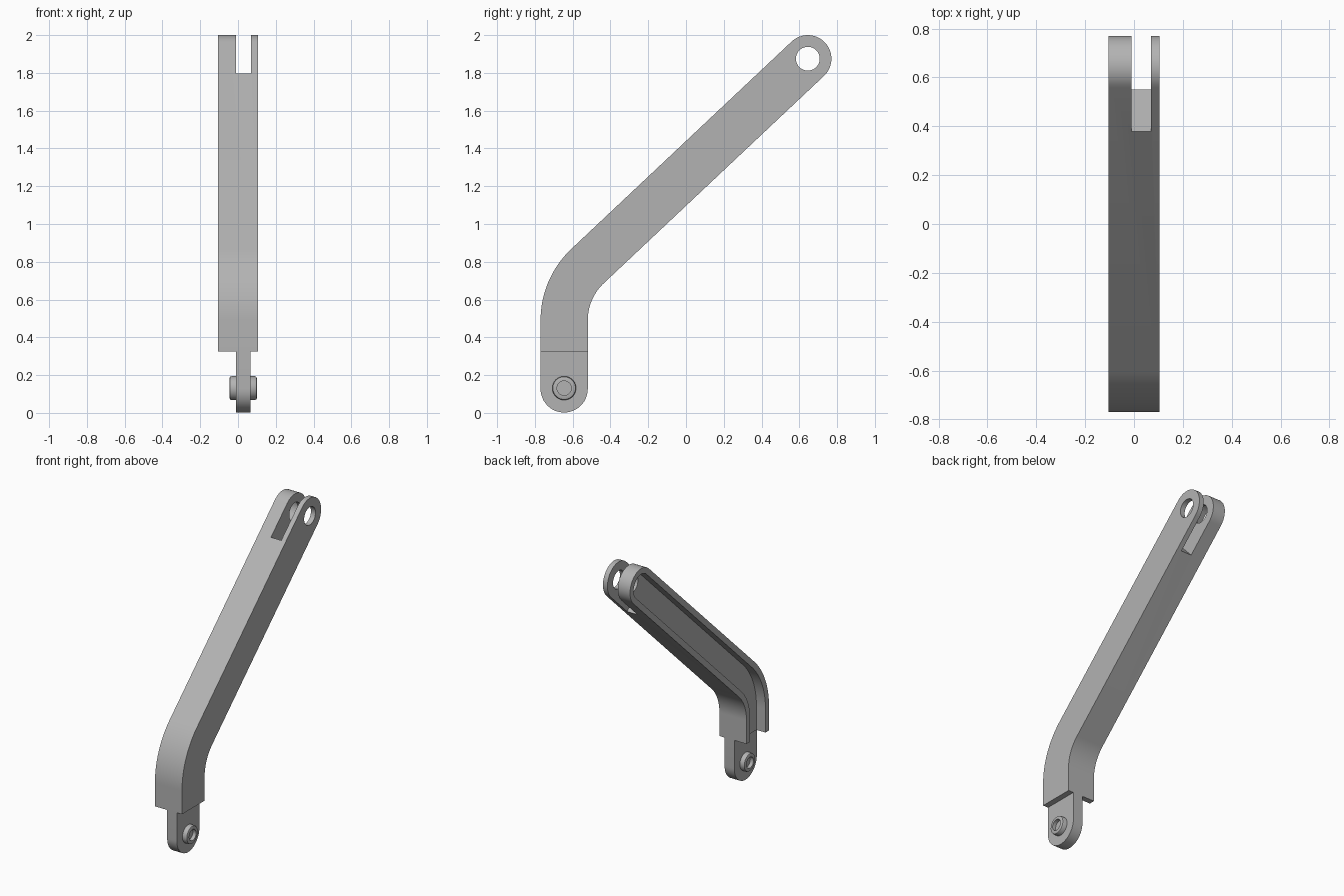
import bpy, bmesh
from math import sin, cos, pi, radians
from mathutils import Vector, Matrix

cube = bpy.data.objects.get("Cube")
if cube:
    bpy.data.objects.remove(cube)

# Main dimensions
TOP = (0.645, 1.875)        # upper pivot (y, z)
LOW = (-0.645, 0.127)       # lower pivot (y, z)
HALF = 0.125                # half width of the arm
BEND = (-0.25, 0.49)        # centre of the bend
BEND_R = 0.395
TURN = radians(46.5)        # angle the arm leans from vertical
ALONG = pi / 2 - TURN       # arm direction in the yz plane

grey = bpy.data.materials.new("plain grey")
grey.use_nodes = True
colour = (0.45, 0.45, 0.45, 1)
grey.diffuse_color = colour
grey.node_tree.nodes["Principled BSDF"].inputs["Base Color"].default_value = colour


def arc(centre, r, a0, a1, n=24):
    return [(centre[0] + r * cos(a0 + (a1 - a0) * i / n),
             centre[1] + r * sin(a0 + (a1 - a0) * i / n)) for i in range(n + 1)]


def make(name, bm):
    bmesh.ops.recalc_face_normals(bm, faces=bm.faces)
    mesh = bpy.data.meshes.new(name)
    bm.to_mesh(mesh)
    bm.free()
    mesh.materials.append(grey)
    ob = bpy.data.objects.new(name, mesh)
    bpy.context.collection.objects.link(ob)
    return ob


def plate(name, outline, x0, x1):
    """Extrude a yz outline from x0 to x1."""
    bm = bmesh.new()
    face = bm.faces.new([bm.verts.new((x0, y, z)) for y, z in outline])
    new = bmesh.ops.extrude_face_region(bm, geom=[face])["geom"]
    bmesh.ops.translate(bm, vec=(x1 - x0, 0, 0),
                        verts=[v for v in new if isinstance(v, bmesh.types.BMVert)])
    return make(name, bm)


def arm_outline(half, bottom):
    """Bent strip with a round upper end."""
    mid = LOW[0]
    return ([(mid - half, bottom)]
            + arc(BEND, BEND_R + half, pi, pi - TURN)
            + arc(TOP, half, ALONG + pi / 2, ALONG - pi / 2)
            + arc(BEND, BEND_R - half, pi - TURN, pi)
            + [(mid + half, bottom)])


def cut(target, cutter):
    cutter.hide_render = True
    mod = target.modifiers.new("cut", 'BOOLEAN')
    mod.operation = 'DIFFERENCE'
    mod.solver = 'EXACT'
    mod.object = cutter
    bpy.context.view_layer.objects.active = target
    bpy.ops.object.modifier_apply(modifier=mod.name)
    bpy.data.objects.remove(cutter)


def smooth(ob):
    bpy.ops.object.select_all(action='DESELECT')
    ob.select_set(True)
    bpy.context.view_layer.objects.active = ob
    bpy.ops.object.shade_smooth_by_angle(angle=radians(30))


# Arm with a channel open on its right side
arm = plate("arm", arm_outline(HALF, 0.325), -0.105, 0.105)
cut(arm, plate("channel_cutter", arm_outline(HALF - 0.04, 0.2), -0.2, -0.035))

# Fork slot at the upper end
bm = bmesh.new()
bmesh.ops.create_cube(bm, size=1)
bmesh.ops.scale(bm, vec=(0.08, 0.6, 0.6), verts=bm.verts)
bmesh.ops.translate(bm, vec=(0.03, 0.3 - 0.247, 0), verts=bm.verts)
bmesh.ops.rotate(bm, matrix=Matrix.Rotation(ALONG, 3, 'X'), verts=bm.verts)
bmesh.ops.translate(bm, vec=(0, *TOP), verts=bm.verts)
cut(arm, make("slot_cutter", bm))

# Pivot hole through both fork sides
cut(arm, plate("hole_cutter", arc(TOP, 0.063, 0, 2 * pi, 40)[:-1], -0.3, 0.3))
smooth(arm)

# Lower tab with a round end
top_z = 0.335
tab = plate("lower_tab",
            [(LOW[0] - HALF, top_z)] + arc(LOW, HALF, pi, 2 * pi)
            + [(LOW[0] + HALF, top_z)], -0.01, 0.065)
smooth(tab)

# Turned pin with rounded rims and dished ends
profile = [(-0.02, 0), (-0.02, 0.038), (-0.045, 0.038), (-0.045, 0.053),
           (-0.042, 0.06), (-0.035, 0.063), (0.09, 0.063), (0.097, 0.06),
           (0.1, 0.053), (0.1, 0.038), (0.075, 0.038), (0.075, 0)]
bm = bmesh.new()
verts = [bm.verts.new((x, LOW[0], LOW[1] + 0.004 + r)) for x, r in profile]
edges = [bm.edges.new(pair) for pair in zip(verts, verts[1:])]
bmesh.ops.spin(bm, geom=verts + edges, cent=(0, LOW[0], LOW[1] + 0.004),
               axis=(1, 0, 0), angle=2 * pi, steps=40)
bmesh.ops.remove_doubles(bm, verts=bm.verts, dist=0.0005)
smooth(make("pivot_pin", bm))
